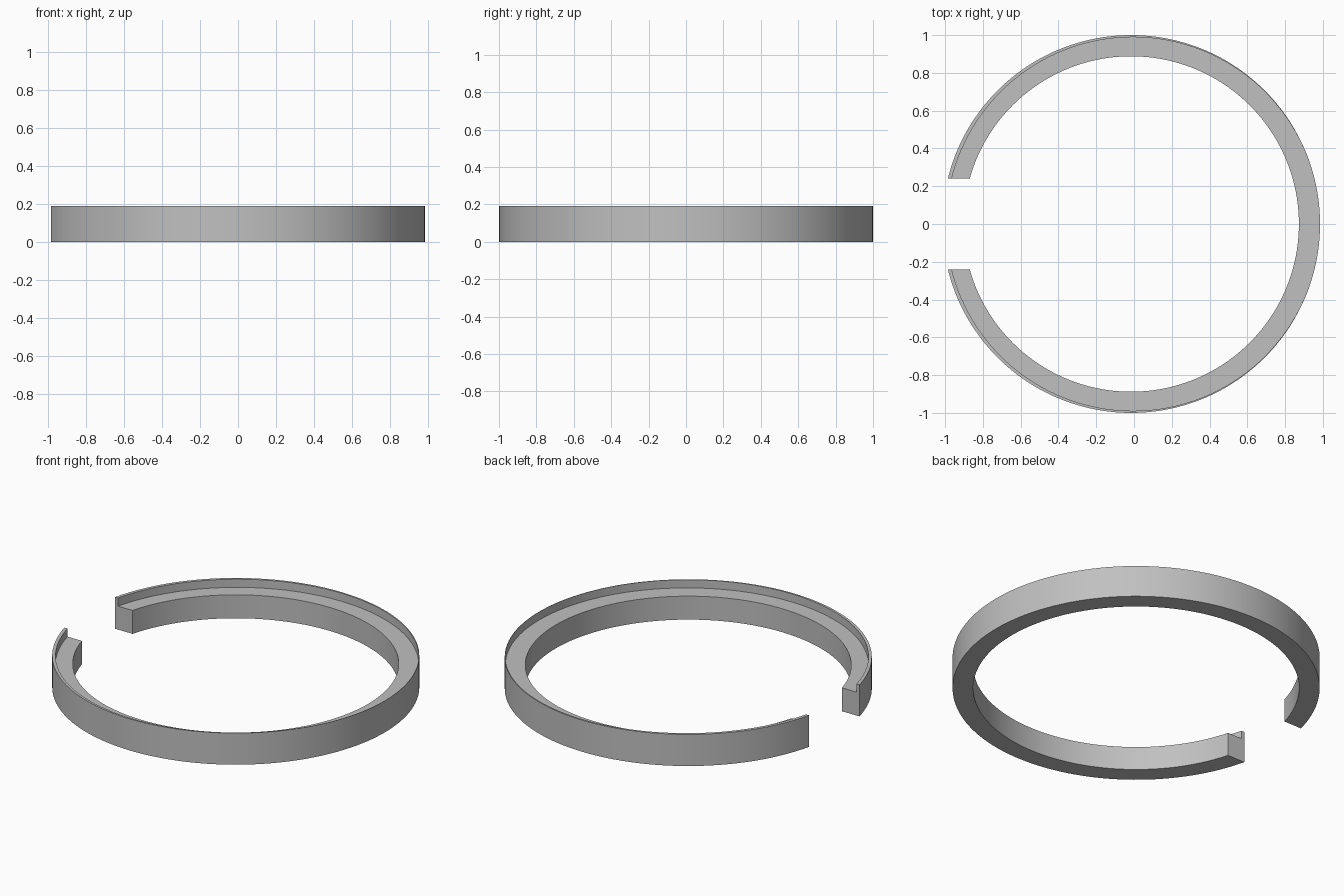
import bpy
import bmesh
import math

cube = bpy.data.objects.get("Cube")
if cube:
    bpy.data.objects.remove(cube, do_unlink=True)

SEGMENTS = 144
HALF_GAP = 0.24
HEIGHT = 0.19
LEDGE = 0.141

# Circles as (centre x, radius); the rim bore is offset so the lip thins towards +x
OUTER = (-0.015, 1.0)
RIM = (-0.006, 0.989)
BORE = (-0.015, 0.888)

# Stepped cross-section: circle and height of each corner
SECTION = [(OUTER, 0), (OUTER, HEIGHT), (RIM, HEIGHT),
           (RIM, LEDGE), (BORE, LEDGE), (BORE, 0)]


def arc_point(circle, z, t):
    """Point on an open arc whose two ends lie on the flat gap planes."""
    centre, radius = circle
    end = math.pi - math.asin(HALF_GAP / radius)
    angle = end * (2 * t - 1)
    return centre + radius * math.cos(angle), radius * math.sin(angle), z


grey = bpy.data.materials.new("plain grey")
grey.use_nodes = True
colour = (0.53, 0.53, 0.53, 1)
grey.diffuse_color = colour
grey.node_tree.nodes["Principled BSDF"].inputs["Base Color"].default_value = colour

# Sweep the section around the open ring and cap the two ends
bm = bmesh.new()
rings = [[bm.verts.new(arc_point(c, z, i / SEGMENTS)) for c, z in SECTION]
         for i in range(SEGMENTS + 1)]
count = len(SECTION)
for a, b in zip(rings, rings[1:]):
    for j in range(count):
        k = (j + 1) % count
        bm.faces.new((a[j], b[j], b[k], a[k]))
bm.faces.new(rings[0])
bm.faces.new(rings[-1][::-1])
bmesh.ops.recalc_face_normals(bm, faces=bm.faces)

mesh = bpy.data.meshes.new("split_ring")
bm.to_mesh(mesh)
bm.free()
mesh.materials.append(grey)
ring = bpy.data.objects.new("split_ring", mesh)
bpy.context.collection.objects.link(ring)

# Smooth the curved walls, keep the step edges crisp
bpy.ops.object.select_all(action="DESELECT")
ring.select_set(True)
bpy.context.view_layer.objects.active = ring
bpy.ops.object.shade_smooth_by_angle(angle=math.radians(30))
